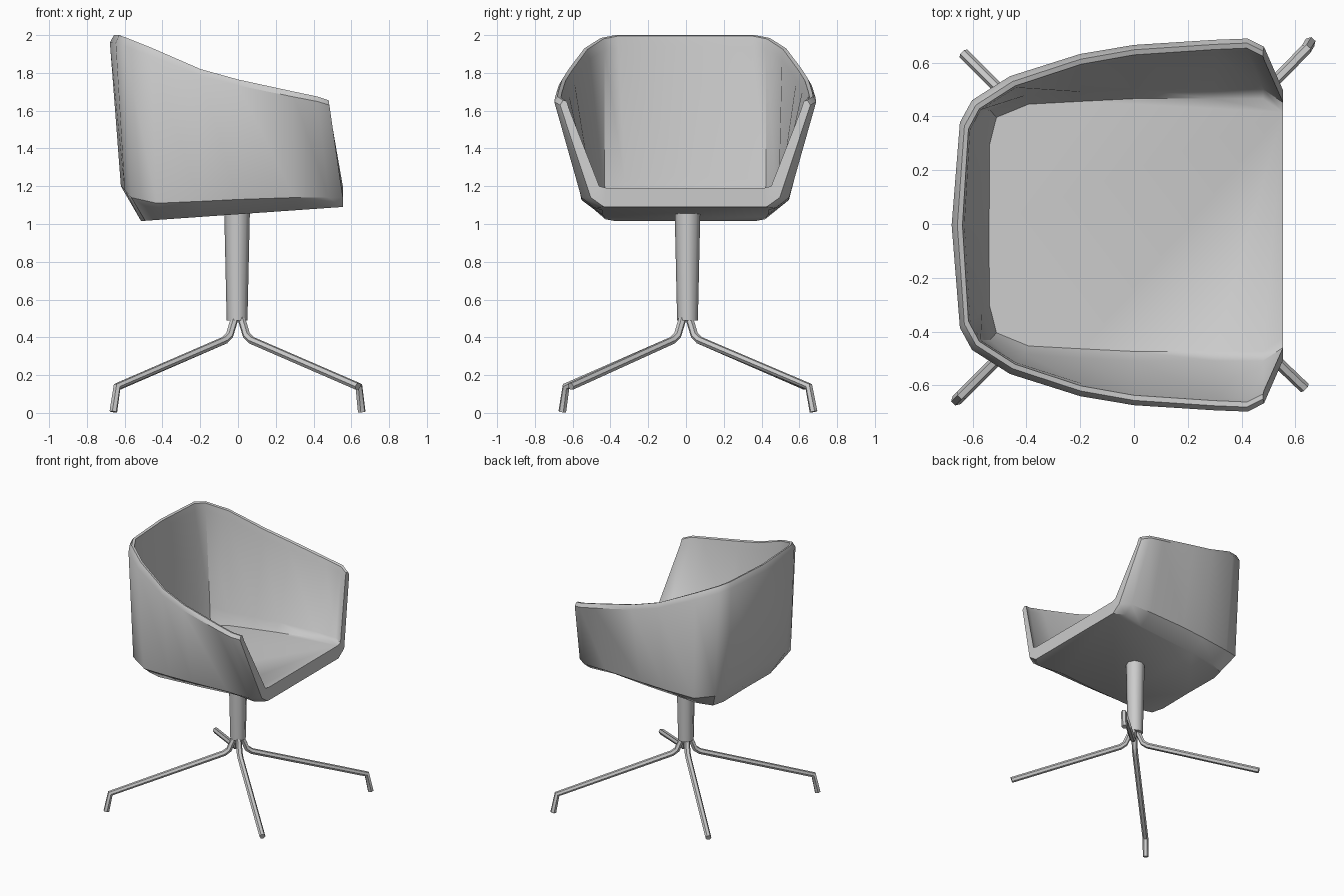
import bpy, bmesh, math
from mathutils import Vector

if "Cube" in bpy.data.objects:
    bpy.data.objects.remove(bpy.data.objects["Cube"], do_unlink=True)

grey = bpy.data.materials.new("plain grey")
grey.use_nodes = True
grey.diffuse_color = (0.6, 0.6, 0.6, 1)
grey.node_tree.nodes["Principled BSDF"].inputs["Base Color"].default_value = (0.6, 0.6, 0.6, 1)


def finish(ob, angle):
    """Colour, select and smooth one object."""
    ob.data.materials.append(grey)
    bpy.ops.object.select_all(action="DESELECT")
    ob.select_set(True)
    bpy.context.view_layer.objects.active = ob
    if ob.type == "CURVE":
        bpy.ops.object.convert(target="MESH")
    bpy.ops.object.shade_smooth_by_angle(angle=math.radians(angle))


def add_mesh(name, bm, angle):
    bmesh.ops.recalc_face_normals(bm, faces=bm.faces)
    mesh = bpy.data.meshes.new(name)
    bm.to_mesh(mesh)
    bm.free()
    ob = bpy.data.objects.new(name, mesh)
    bpy.context.collection.objects.link(ob)
    finish(ob, angle)


# Shell columns from back centre to arm front: rim point, lower edge point
columns = [
    ((-.675, 0, 2.0), (-.62, 0, 1.20)),
    ((-.645, .38, 2.0), (-.60, .35, 1.18)),
    ((-.60, .46, 1.985), (-.565, .46, 1.14)),
    ((-.46, .55, 1.93), (-.43, .52, 1.11)),
    ((-.2, .635, 1.82), (-.2, .54, 1.12)),
    ((0, .67, 1.765), (0, .55, 1.13)),
    ((.3, .69, 1.70), (.3, .55, 1.14)),
    ((.42, .695, 1.675), (.48, .55, 1.14)),
    ((.48, .665, 1.655), (.555, .50, 1.14)),
]


def section(rim, low, side):
    """Closed wall section: underside, outside, rim, inside, seat."""
    rim, low = Vector(rim), Vector(low)
    inward = Vector((-.15 - min(low.x, -.15), -low.y, 0)).normalized()
    up = Vector((0, 0, 1))
    bottom = low + inward * (.11 if low.x < .4 else .07)
    bottom.z = 1.02 + .07 * (bottom.x + .45)
    shoulder = low.lerp(rim, .95) - inward * .006
    seat = low + inward * .08
    seat.z = 1.07 + .115 * (seat.x + .5)
    pts = [bottom, low, shoulder, rim + inward * .018,
           rim + inward * .037 - up * .005, shoulder + inward * .048 - up * .02,
           low + inward * .045 + up * .06, seat]
    return [(p.x, p.y * side - .004, p.z) for p in pts]


# Seat shell
bm = bmesh.new()
profile = [section(r, l, -1) for r, l in reversed(columns[1:])]
profile += [section(r, l, 1) for r, l in columns]
rings = [[bm.verts.new(p) for p in sec] for sec in profile]
for a, b in zip(rings, rings[1:]):
    for j in range(7):
        bm.faces.new((a[j], a[j + 1], b[j + 1], b[j]))
first, last = rings[0], rings[-1]
for end in (first, last):
    for j in range(3):
        bm.faces.new((end[j], end[j + 1], end[6 - j], end[7 - j]))
bm.faces.new((first[0], first[7], last[7], last[0]))
bm.faces.new([r[0] for r in rings])
bm.faces.new([r[7] for r in rings])
add_mesh("seat_shell", bm, 40)

# Tapered post
bm = bmesh.new()
bmesh.ops.create_cone(bm, cap_ends=True, segments=8, radius1=.055, radius2=.068, depth=.58)
bmesh.ops.translate(bm, verts=bm.verts, vec=(-.005, .008, .78))
add_mesh("post", bm, 50)

# Four legs: two opposite ones end in a bent foot, the other two end straight
legs = [
    ("front_left_leg", (.64, .65), (.655, .675)),
    ("back_right_leg", (-.64, -.635), (-.66, -.655)),
    ("front_right_leg", (.635, -.61), None),
    ("back_left_leg", (-.635, .635), None),
]
for name, knee, foot in legs:
    curve = bpy.data.curves.new(name, "CURVE")
    curve.dimensions = "3D"
    curve.bevel_depth = .021
    curve.bevel_resolution = 1
    curve.use_fill_caps = True
    sx, sy = (math.copysign(1, c) for c in knee)
    path = [(sx * d, sy * d, z) for d, z in ((.015, .51), (.045, .41), (.07, .385))]
    path.append((*knee, .14))
    if foot:
        path.append((*foot, .006))
    spline = curve.splines.new("POLY")
    spline.points.add(len(path) - 1)
    for point, co in zip(spline.points, path):
        point.co = (*co, 1)
    leg = bpy.data.objects.new(name, curve)
    bpy.context.collection.objects.link(leg)
    finish(leg, 50)
